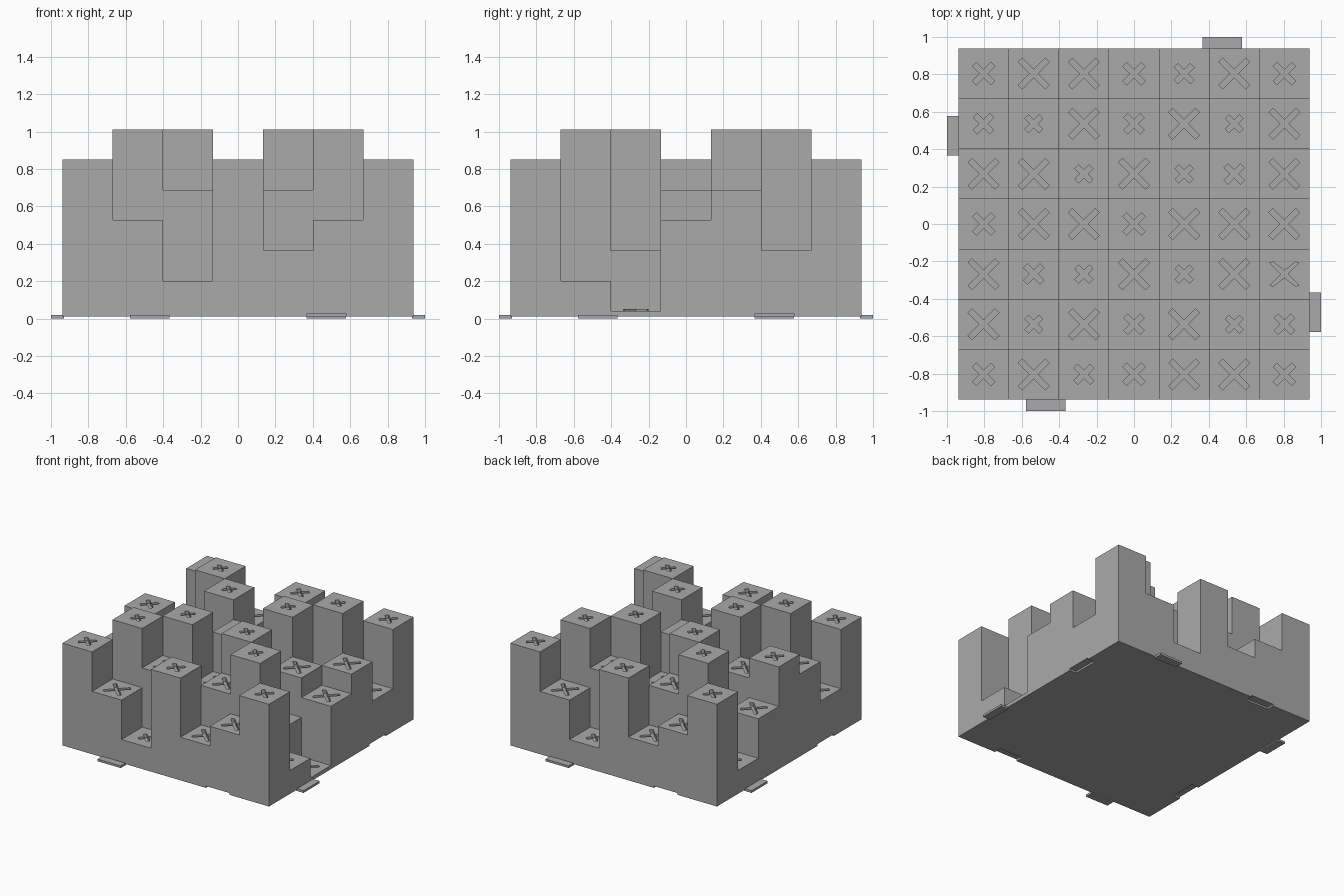
import bpy, bmesh
from math import radians
from mathutils import Vector, Matrix

cube = bpy.data.objects.get("Cube")
if cube:
    bpy.data.objects.remove(cube, do_unlink=True)

PITCH, HALF, EDGE = 0.268, 0.135, 0.939
BASE_BOTTOM, BASE_TOP = 0.01, 0.025
# Height level of every column, one string per row from front to back
LEVELS = ["5315235", "2641461", "4163620", "5425243",
          "3263614", "1641462", "5325135"]
# Half-length of the groove arms by level
ARM = {0: 0.1, 1: 0.062, 2: 0.102, 3: 0.102, 4: 0.102, 5: 0.07, 6: 0.054}
BAR, DEPTH = 0.015, 0.03

grey = bpy.data.materials.new("mid grey")
grey.use_nodes = True
grey.diffuse_color = (0.4, 0.4, 0.4, 1)
grey.node_tree.nodes["Principled BSDF"].inputs["Base Color"].default_value = (0.4, 0.4, 0.4, 1)


def finish(bm, name):
    bmesh.ops.recalc_face_normals(bm, faces=bm.faces)
    mesh = bpy.data.meshes.new(name)
    bm.to_mesh(mesh)
    bm.free()
    mesh.materials.append(grey)
    ob = bpy.data.objects.new(name, mesh)
    bpy.context.collection.objects.link(ob)
    return ob


def ring(bm, points, z):
    return [bm.verts.new((x, y, z)) for x, y in points]


def walls(bm, low, high):
    n = len(low)
    for k in range(n):
        bm.faces.new((low[k], low[(k + 1) % n], high[(k + 1) % n], high[k]))


def turned(points, k):
    turn = Matrix.Rotation(radians(90 * k), 2)
    return [turn @ Vector(p) for p in points]


def cross_outline(cx, cy, arm):
    """Twelve points: two arm-end corners and a notch for each quarter turn."""
    tilt = Matrix.Rotation(radians(45), 2)
    pts = []
    for k in range(4):
        pts += turned([(arm, -BAR), (arm, BAR), (BAR, BAR)], k)
    return [tilt @ p + Vector((cx, cy)) for p in pts]


def prism(bm, points, z0, z1):
    low, high = ring(bm, points, z0), ring(bm, points, z1)
    walls(bm, low, high)
    bm.faces.new(low[::-1])
    bm.faces.new(high)


def column(bm, cx, cy, top, arm):
    """Square block with a diagonal cross sunk into its top."""
    square = [Vector((cx, cy)) + p for k in range(4) for p in turned([(HALF, HALF)], k)]
    low, high = ring(bm, square, BASE_TOP), ring(bm, square, top)
    walls(bm, low, high)
    bm.faces.new(low[::-1])
    outline = cross_outline(cx, cy, arm)
    rim, floor = ring(bm, outline, top), ring(bm, outline, top - DEPTH)
    for k in range(4):
        a, b, notch = rim[3 * k:3 * k + 3]
        bm.faces.new((high[k], b, a))
        bm.faces.new((high[k], high[(k + 1) % 4], rim[(3 * k + 3) % 12], notch, b))
    walls(bm, floor, rim)
    bm.faces.new(floor)


# Stepped columns; the lowest has a raised cross instead of a sunk one
columns = bmesh.new()
for j, row in enumerate(LEVELS):
    for i, digit in enumerate(row):
        level = int(digit)
        x, y = (i - 3) * PITCH, (j - 3) * PITCH
        top = 0.04 + 0.162 * level
        if level:
            column(columns, x, y, top, ARM[level])
        else:
            square = [(x - HALF, y - HALF), (x + HALF, y - HALF),
                      (x + HALF, y + HALF), (x - HALF, y + HALF)]
            prism(columns, square, BASE_TOP, top)
            raised = bmesh.new()
            flat = [(px, y + max(-0.068, min(0.068, py - y)))
                    for px, py in cross_outline(x, y, ARM[level])]
            prism(raised, flat, top - 0.004, top + 0.01)
            finish(raised, "raised_cross")
finish(columns, "columns")

# Base plate with one slot in each side
side = [(-EDGE, -EDGE), (0.365, -EDGE), (0.365, -0.875), (0.58, -0.875), (0.58, -EDGE)]
base = bmesh.new()
prism(base, [p for k in range(4) for p in turned(side, k)], BASE_BOTTOM, BASE_TOP)
finish(base, "base_plate")

# One connecting tab on each side
tab = [(-0.577, -1), (-0.367, -1), (-0.367, -0.93), (-0.577, -0.93)]
for k, name in enumerate(("front", "left", "back", "right")):
    bm = bmesh.new()
    prism(bm, turned(tab, k), 0, 0.018)
    finish(bm, name + "_tab")
